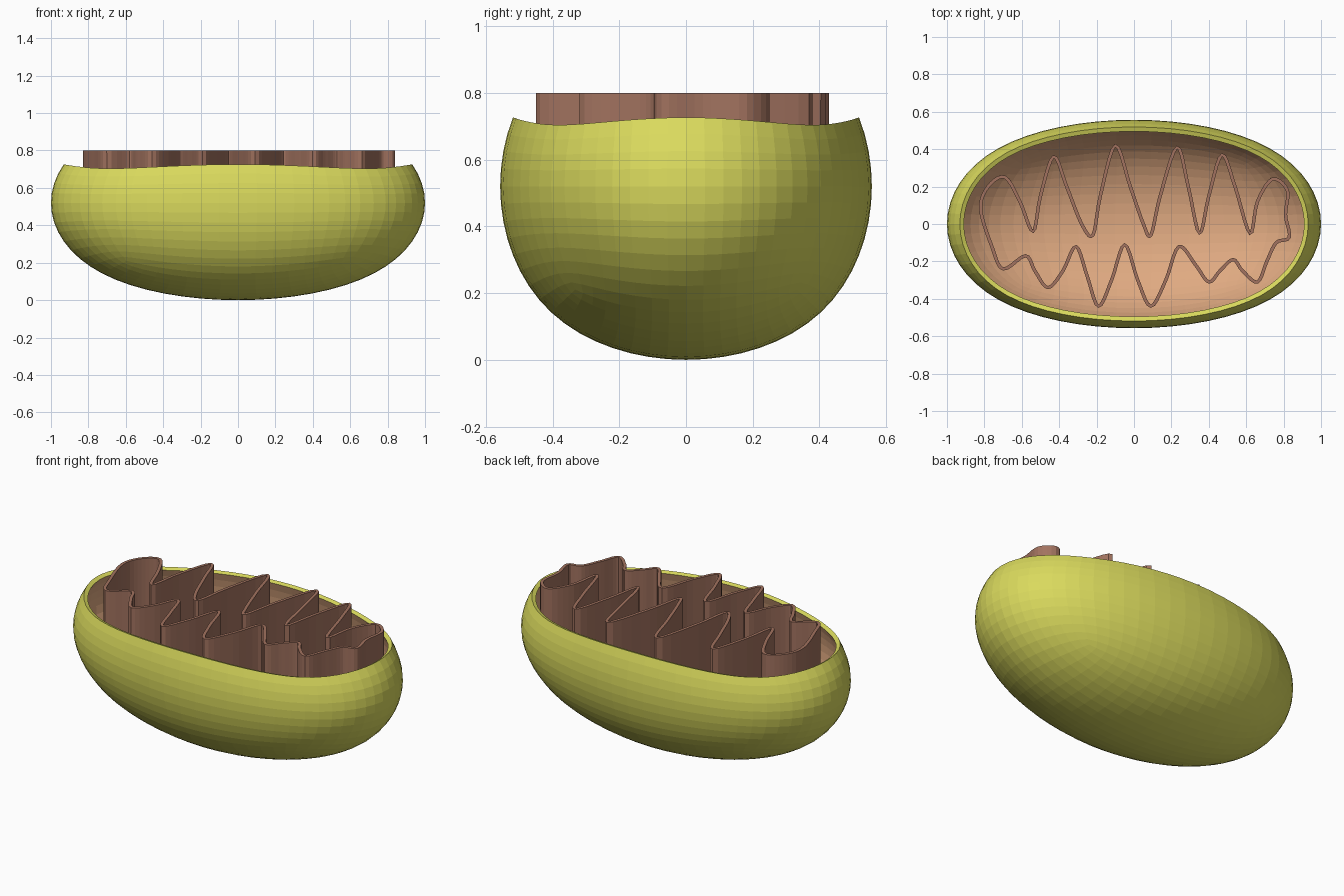
import bpy, bmesh
from mathutils import Vector

if "Cube" in bpy.data.objects:
    bpy.data.objects.remove(bpy.data.objects["Cube"])


def material(name, rgb):
    m = bpy.data.materials.new(name)
    m.diffuse_color = (*rgb, 1)
    m.use_nodes = True
    m.node_tree.nodes["Principled BSDF"].inputs["Base Color"].default_value = m.diffuse_color
    return m


shell_mat = material("yellow_green", (0.70, 0.70, 0.11))
lining_mat = material("tan", (0.74, 0.40, 0.22))
fold_mat = material("brown", (0.36, 0.17, 0.115))


def activate(obj):
    bpy.ops.object.select_all(action='DESELECT')
    obj.select_set(True)
    bpy.context.view_layer.objects.active = obj


# Outer membrane: rounded cube stretched to a bean, top rows removed
bpy.ops.mesh.primitive_cube_add(size=2)
shell = bpy.context.object
shell.name = "outer_membrane"
sub = shell.modifiers.new("round", 'SUBSURF')
sub.levels = 4
bpy.ops.object.modifier_apply(modifier="round")
half = [max(v.co[i] for v in shell.data.vertices) for i in range(3)]
bm = bmesh.new()
bm.from_mesh(shell.data)
for v in bm.verts:
    v.co = Vector((v.co.x / half[0], v.co.y / half[1] * 0.557, 0.52 + v.co.z / half[2] * 0.52))
bmesh.ops.delete(bm, geom=[f for f in bm.faces if f.calc_center_median().z > 0.715], context='FACES')
bm.to_mesh(shell.data)
bm.free()
shell.data.materials.append(shell_mat)
shell.data.materials.append(lining_mat)
sol = shell.modifiers.new("wall", 'SOLIDIFY')
sol.thickness = 0.025
sol.offset = -1
sol.material_offset = 1
sol.material_offset_rim = 0
activate(shell)
bpy.ops.object.modifier_apply(modifier="wall")

# Inner folds: one closed wavy wall, upper path then lower path
path = [(-.82, .08), (-.78, .2), (-.69, .25), (-.61, .12), (-.54, -.04), (-.5, .15),
        (-.43, .36), (-.36, .2), (-.28, 0), (-.22, -.06), (-.18, .15), (-.1, .42),
        (-.02, .2), (.05, 0), (.09, -.06), (.14, .15), (.23, .41), (.29, .2),
        (.35, -.05), (.4, .15), (.47, .37), (.54, .2), (.62, -.05), (.66, .12),
        (.74, .24), (.82, .18), (.81, .05), (.83, -.07), (.76, -.1), (.71, -.2),
        (.66, -.31), (.58, -.25), (.53, -.19), (.46, -.25), (.4, -.31), (.33, -.22),
        (.24, -.12), (.17, -.3), (.09, -.44), (.02, -.3), (-.05, -.11), (-.12, -.3),
        (-.19, -.44), (-.25, -.28), (-.31, -.12), (-.38, -.25), (-.46, -.34),
        (-.53, -.25), (-.58, -.17), (-.7, -.24), (-.76, -.12)]


def smooth_loop(pts, steps):
    out = []
    n = len(pts)
    for i in range(n):
        a, b, c, d = (Vector(pts[(i + k - 1) % n]) for k in range(4))
        for s in range(steps):
            t = s / steps
            out.append(0.5 * (2 * b + (c - a) * t + (2 * a - 5 * b + 4 * c - d) * t * t
                              + (3 * b - a - 3 * c + d) * t ** 3))
    return out


def floor_z(x, y):
    r = (abs(x) / 0.98) ** 2.17 + (abs(y) / 0.537) ** 2.17
    return 0.52 - 0.5 * max(0, 1 - r) ** (1 / 2.17)


bm = bmesh.new()
rings = [(bm.verts.new((p.x, p.y, floor_z(*p))), bm.verts.new((p.x, p.y, 0.8)))
         for p in smooth_loop(path, 5)]
for (a, b), (c, d) in zip(rings, rings[1:] + rings[:1]):
    bm.faces.new((a, c, d, b))
me = bpy.data.meshes.new("inner_folds")
bm.to_mesh(me)
bm.free()
folds = bpy.data.objects.new("inner_folds", me)
bpy.context.collection.objects.link(folds)
me.materials.append(fold_mat)
sol = folds.modifiers.new("wall", 'SOLIDIFY')
sol.thickness = 0.018
sol.offset = 0
